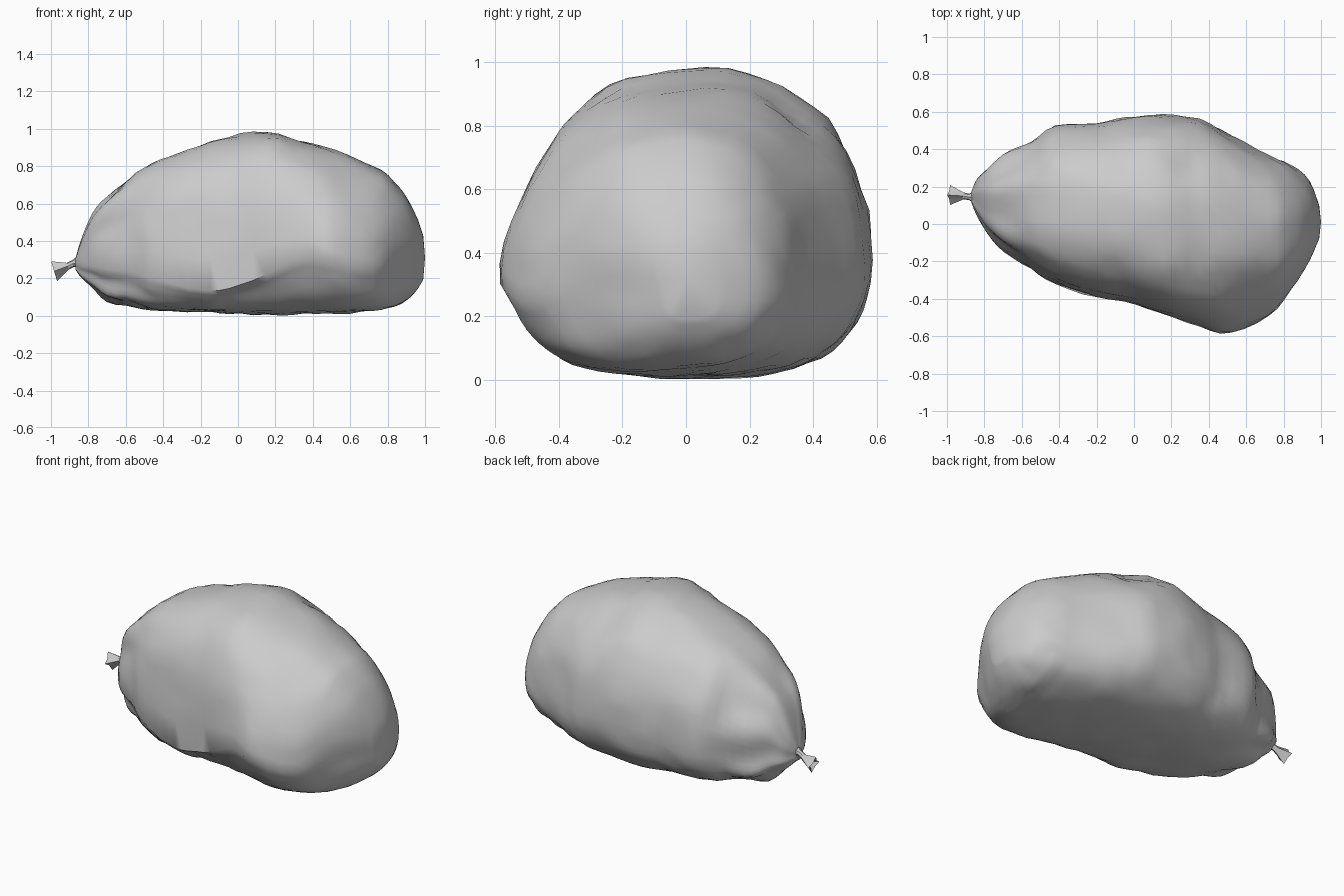
import bpy, bmesh, math
from mathutils import Vector, noise

if "Cube" in bpy.data.objects:
    bpy.data.objects.remove(bpy.data.objects["Cube"], do_unlink=True)

# One plain grey for the whole sack
grey = bpy.data.materials.new("sack grey")
grey.use_nodes = True
COLOUR = (0.6, 0.6, 0.6, 1)
grey.diffuse_color = COLOUR
grey.node_tree.nodes["Principled BSDF"].inputs["Base Color"].default_value = COLOUR

# Cross-sections: x, bottom, top, front y, back y, height of front crease
STATIONS = [
    (-.87, .25, .30, .12, .17, .28),
    (-.84, .21, .40, .05, .24, .28),
    (-.78, .16, .54, -.05, .30, .27),
    (-.7, .09, .63, -.14, .37, .25),
    (-.55, .05, .76, -.24, .43, .23),
    (-.42, .03, .835, -.32, .52, .19),
    (-.2, .02, .915, -.39, .54, .14),
    (-.05, .01, .955, -.42, .57, .14),
    (.15, .01, .98, -.48, .58, .22),
    (.35, .005, .935, -.55, .56, .32),
    (.52, .01, .89, -.58, .47, .29),
    (.72, .03, .80, -.49, .37, .25),
    (.84, .05, .71, -.35, .31, .36),
    (.94, .12, .56, -.19, .22, .38),
    (.99, .19, .43, -.08, .1, .33),
]
SIDES = 56
STEPS = 3


def spline(a, b, c, d, t):
    """Smooth blend from b to c."""
    return b + t * (c - a + t * (2*a - 5*b + 4*c - d + t * (3*(b - c) + d - a))) / 2


def resample(rows):
    last = len(rows) - 1
    out = []
    for i in range(last):
        ctrl = [rows[max(0, min(last, i + k))] for k in (-1, 0, 1, 2)]
        for s in range(STEPS):
            out.append([spline(*vals, s / STEPS) for vals in zip(*ctrl)])
    return out + [rows[last]]


def power(value, exponent):
    return math.copysign(abs(value) ** exponent, value)


def bump(value, centre, width):
    return math.exp(-((value - centre) / width) ** 2)


def section_point(row, angle):
    x, bottom, top, front, back, crease = row
    c, s = math.cos(angle), math.sin(angle)
    mid = (front + back) / 2
    half = (back - front) / 2
    wide = crease if c < 0 else bottom + (top - bottom) * .38
    # Full front left shoulder, sloping front right shoulder, boxy underside
    if s < 0:
        e = .76
    elif c < 0:
        e = .7 + .4 * bump(x, .6, .3)
    else:
        e = .9
    y = mid + half * power(c, e)
    z = wide + power(s, e) * ((top - wide) if s > 0 else (wide - bottom))
    # Tuck under the front crease
    if c < 0 and s < 0:
        y += .1 * bump(x, .15, .6) * c * c * abs(math.sin(2 * angle)) ** .6
    p = Vector((x, y, z))
    out = Vector((0, y - mid, z - (top + bottom) / 2)).normalized()
    # Pleats gathered at the tie, then broad lumps and fine crumples
    pleats = .016 * math.cos(angle * 7 + x * 4) * bump(x, -.7, .13)
    lumps = .012 * noise.noise(p * 3.5) + .022 * (abs(noise.noise(p * 6)) - .25)
    dent = -.035 * bump(x, .3, .12) * bump(y, .34, .08) * (s > 0)
    p += out * (pleats + lumps * min(1, half / .3) + dent)
    p.z = max(p.z, .002)
    return p


def loft(name, rings, tip_position):
    bm = bmesh.new()
    loops = [[bm.verts.new(p) for p in ring] for ring in rings]
    n = len(loops[0])
    for a, b in zip(loops, loops[1:]):
        for i in range(n):
            j = (i + 1) % n
            bm.faces.new((a[i], a[j], b[j], b[i]))
    bm.faces.new(loops[0])
    tip = bm.verts.new(tip_position)
    for i in range(n):
        bm.faces.new((loops[-1][i], loops[-1][(i + 1) % n], tip))
    bmesh.ops.recalc_face_normals(bm, faces=bm.faces)
    mesh = bpy.data.meshes.new(name)
    bm.to_mesh(mesh)
    bm.free()
    mesh.materials.append(grey)
    obj = bpy.data.objects.new(name, mesh)
    bpy.context.collection.objects.link(obj)
    return obj


# Stuffed body
rings = [[section_point(row, math.tau * i / SIDES) for i in range(SIDES)]
         for row in resample(STATIONS)]
body = loft("sack_body", rings, (1, .01, .31))


# Tied neck and flared, ragged tail
def tail_ring(x, y, z, radius, ragged=0):
    ring = []
    for i in range(8):
        a = math.tau * i / 8
        r = radius * (1 - ragged * (i % 2))
        ring.append((x - .3 * r * math.sin(a), y + r * math.cos(a), z + r * math.sin(a)))
    return ring


tail = loft("tied_tail", [
    tail_ring(-.83, .14, .28, .05),
    tail_ring(-.88, .145, .28, .018),
    tail_ring(-.91, .15, .265, .018),
    tail_ring(-.983, .155, .238, .053, .5),
], (-.94, .155, .25))

# Smooth cloth with sharp folds kept
bpy.ops.object.select_all(action="DESELECT")
for obj, limit in ((body, 50), (tail, 30)):
    obj.select_set(True)
    bpy.context.view_layer.objects.active = obj
    bpy.ops.object.shade_smooth_by_angle(angle=math.radians(limit))
    obj.select_set(False)
